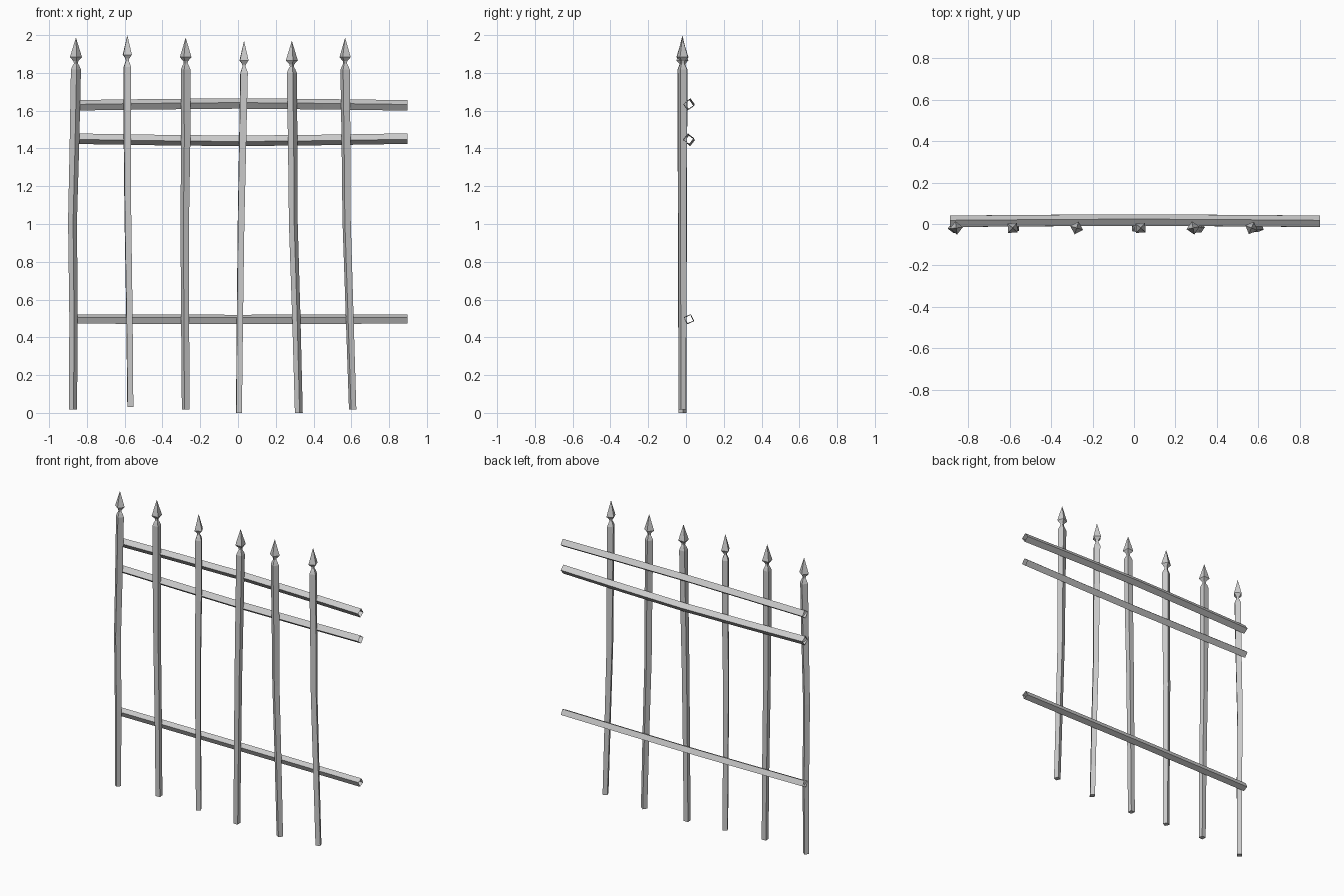
import bpy, bmesh, math
from mathutils import Vector

if "Cube" in bpy.data.objects:
    bpy.data.objects.remove(bpy.data.objects["Cube"])


def loft(name, rings, cap_start=False, tip=None):
    """Skin a list of four-point rings into a flat-sided bar."""
    bm = bmesh.new()
    loops = [[bm.verts.new(p) for p in ring] for ring in rings]
    for a, b in zip(loops, loops[1:]):
        for i in range(4):
            j = (i + 1) % 4
            bm.faces.new((a[i], a[j], b[j], b[i]))
    if cap_start:
        bm.faces.new(loops[0][::-1])
    if tip is not None:
        t = bm.verts.new(tip)
        for i in range(4):
            bm.faces.new((loops[-1][i], loops[-1][(i + 1) % 4], t))
    mesh = bpy.data.meshes.new(name)
    bm.to_mesh(mesh)
    bm.free()
    obj = bpy.data.objects.new(name, mesh)
    bpy.context.collection.objects.link(obj)
    return obj


# Picket profile: height, half side (shaft, shoulder, neck, spear base)
PROFILE = [(0, .0150), (.5, .0158), (1.0, .0168), (1.4, .0180), (1.8, .0190),
           (1.820, .0130), (1.833, .0075), (1.845, .0090), (1.866, .0228)]
TIP = 1.97


def picket(name, base, angle, path):
    def centre_x(z):
        stops = (0, .5, 1.0, 1.4, 1.8)
        for i in range(4):
            if z <= stops[i + 1]:
                t = (z - stops[i]) / (stops[i + 1] - stops[i])
                return path[i] + (path[i + 1] - path[i]) * t
        return path[-1]

    rings = []
    for z, half in PROFILE:
        r = half * math.sqrt(2)
        rings.append([Vector((centre_x(z) + r * math.cos(a), -.019 + r * math.sin(a), z + base))
                      for a in (math.radians(angle + 45 + 90 * k) for k in range(4))])
    loft(name, rings, True, Vector((path[-1], -.019, TIP + base)))


# Six slightly bent, tapering pickets
PICKETS = [
    (.017, -38, (-.873, -.871, -.876, -.866, -.858)),
    (.030, 4, (-.570, -.575, -.583, -.586, -.586)),
    (.017, 28, (-.277, -.280, -.282, -.277, -.277)),
    (.000, 3, (.005, .010, .016, .024, .032)),
    (.000, -34, (.322, .309, .293, .290, .285)),
    (.017, 22, (.607, .591, .575, .572, .567)),
]
for n, (base, angle, path) in enumerate(PICKETS, 1):
    picket(f"picket_{n}", base, angle, path)


def rail(name, z, r, roll, bend_z):
    rings = []
    for x, bend in ((-.888, 0), (-.45, .6), (0, 1), (.45, .6), (.897, 0)):
        rings.append([Vector((x, .013 + .006 * bend + r * math.cos(a), z + bend_z * bend + r * math.sin(a)))
                      for a in (math.radians(roll + 90 * k) for k in range(4))])
    loft(name, rings)


# Three open-ended diamond rails behind the pickets
rail("top_rail", 1.628, .028, -10, .010)
rail("middle_rail", 1.452, .028, 7, -.012)
rail("bottom_rail", .497, .026, -20, -.002)
